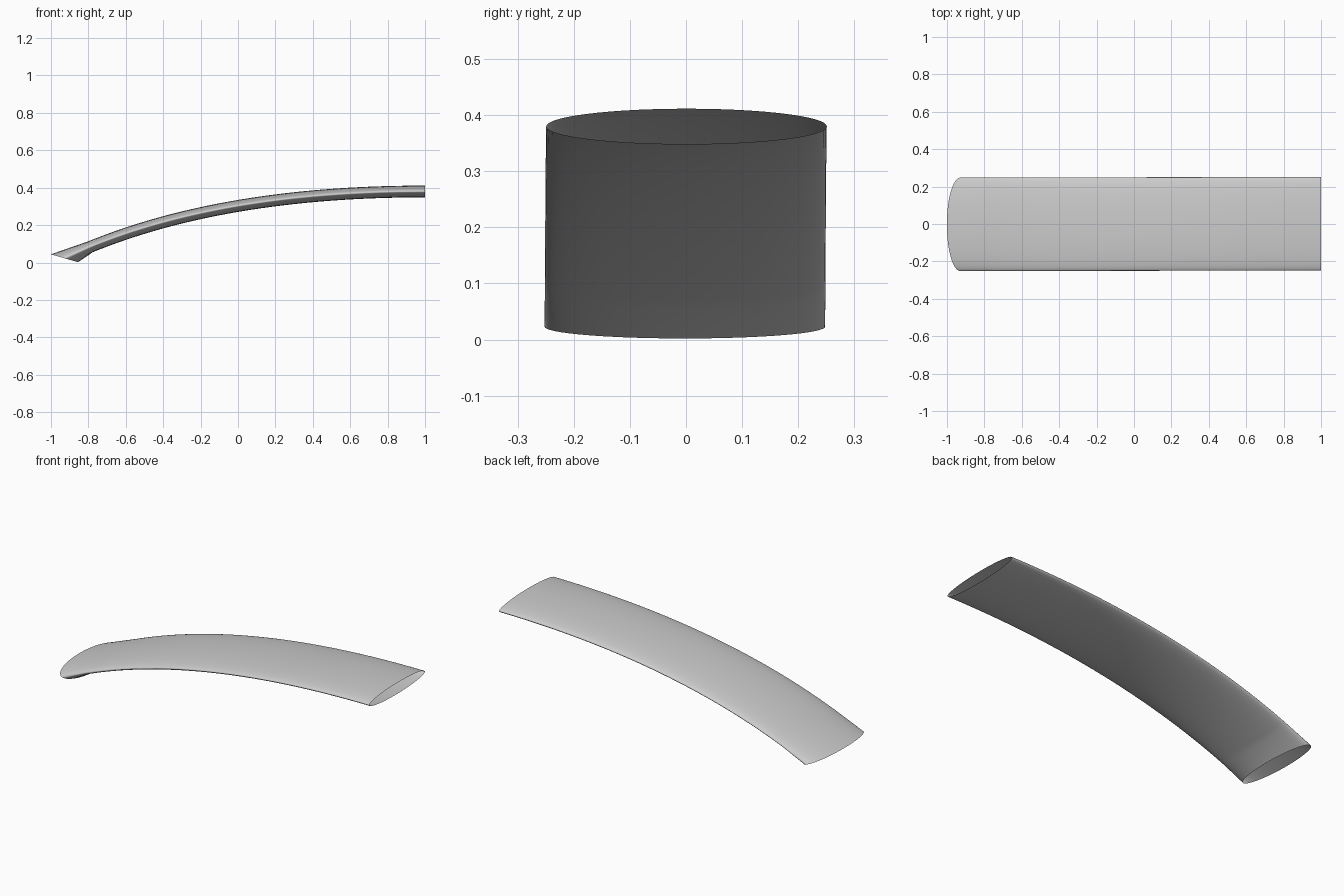
import bpy, bmesh
from math import cos, sin, pi
from mathutils import Vector

if "Cube" in bpy.data.objects:
    bpy.data.objects.remove(bpy.data.objects["Cube"])

SEGMENTS, RINGS = 64, 40
HALF_WIDTH, HALF_THICK = 0.25, 0.0315

# Centre line: rising arc that levels out at the right end
P0, P1, P2 = Vector((-0.928, -0.002, 0.023)), Vector((-0.17, 0, 0.38)), Vector((1, 0.001, 0.38))


def centre(t):
    return P0 * (1 - t) ** 2 + P1 * 2 * t * (1 - t) + P2 * t * t


def normal(t):
    d = (P1 - P0) * (1 - t) + (P2 - P1) * t
    return Vector((-d.z, 0, d.x)).normalized() * HALF_THICK


bm = bmesh.new()


def ring(c, up):
    return [bm.verts.new(c + Vector((0, HALF_WIDTH * cos(a), 0)) + up * sin(a))
            for a in (2 * pi * i / SEGMENTS for i in range(SEGMENTS))]


# Slanted mouth at the left end, then square elliptical sections
rings = [ring(P0, Vector((-0.0725, 0, 0.021)))]
for k in range(RINGS + 1):
    t = 0.09 + 0.91 * k / RINGS
    rings.append(ring(centre(t), normal(t)))

# Open-ended tube skin
for a, b in zip(rings, rings[1:]):
    for i in range(SEGMENTS):
        j = (i + 1) % SEGMENTS
        bm.faces.new((a[i], a[j], b[j], b[i]))
bmesh.ops.recalc_face_normals(bm, faces=bm.faces)

mesh = bpy.data.meshes.new("curved_flat_tube")
bm.to_mesh(mesh)
bm.free()
tube = bpy.data.objects.new("curved_flat_tube", mesh)
bpy.context.collection.objects.link(tube)
for p in mesh.polygons:
    p.use_smooth = True
